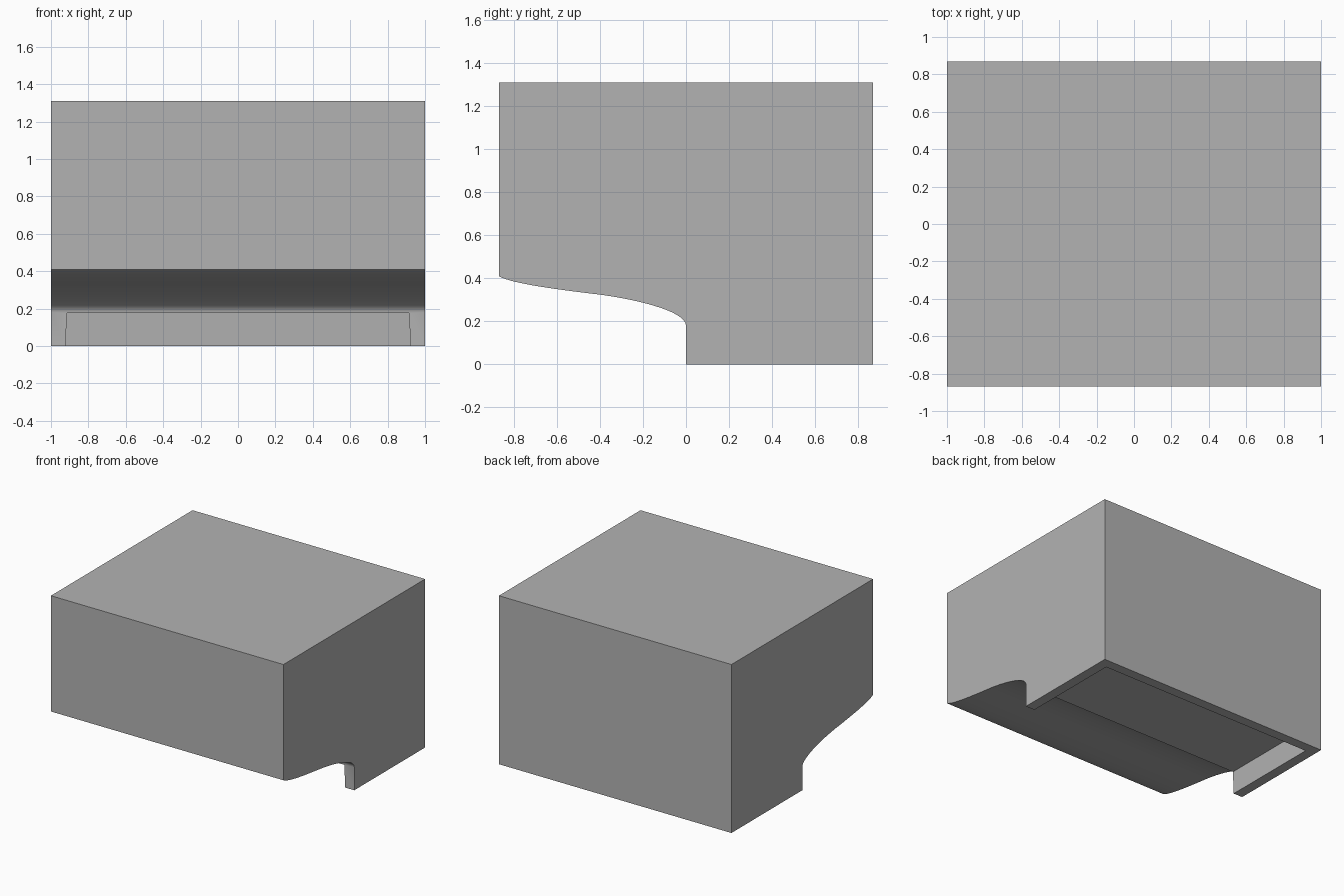
import bpy, bmesh
from mathutils import Vector
from mathutils.geometry import interpolate_bezier

cube = bpy.data.objects.get("Cube")
if cube:
    bpy.data.objects.remove(cube)

HALF_X, HALF_Y, TOP = 1.0, 0.87, 1.31

grey = bpy.data.materials.new("plain grey")
grey.use_nodes = True
grey.diffuse_color = (0.45, 0.45, 0.45, 1)
grey.node_tree.nodes["Principled BSDF"].inputs["Base Color"].default_value = (0.45, 0.45, 0.45, 1)


def loft(name, lower, upper):
    """Solid between two matching outlines."""
    bm = bmesh.new()
    a = [bm.verts.new(p) for p in lower]
    b = [bm.verts.new(p) for p in upper]
    bm.faces.new(a)
    bm.faces.new(b)
    for i in range(len(a)):
        j = (i + 1) % len(a)
        bm.faces.new((a[i], a[j], b[j], b[i]))
    bmesh.ops.recalc_face_normals(bm, faces=bm.faces)
    mesh = bpy.data.meshes.new(name)
    bm.to_mesh(mesh)
    bm.free()
    mesh.materials.append(grey)
    obj = bpy.data.objects.new(name, mesh)
    bpy.context.collection.objects.link(obj)
    return obj


def bezier(*points):
    return [tuple(p)[:2] for p in interpolate_bezier(*[Vector(p) for p in points], 16)]


# Side profile (y, z): block with an S-curved underside at the front
sweep = bezier((-HALF_Y, 0.41), (-0.81, 0.372), (-0.55, 0.342), (-0.395, 0.323))
sweep += bezier((-0.395, 0.323), (-0.22, 0.299), (0, 0.245), (0, 0.18))[1:]
profile = sweep + [(0, 0), (HALF_Y, 0), (HALF_Y, TOP), (-HALF_Y, TOP)]
body = loft("body", [(-HALF_X, y, z) for y, z in profile],
            [(HALF_X, y, z) for y, z in profile])


# Shallow recess in the base, open to the front, with slightly tapered walls
def outline(half, back, z):
    return [(-half, -0.2, z), (half, -0.2, z), (half, back, z), (-half, back, z)]


cutter = loft("recess_cutter", outline(0.924, 0.794, -0.05), outline(0.915, 0.785, 0.175))
cutter.hide_render = True
cut = body.modifiers.new("recess", "BOOLEAN")
cut.operation = "DIFFERENCE"
cut.solver = "EXACT"
cut.object = cutter

bpy.ops.object.select_all(action="DESELECT")
body.select_set(True)
bpy.context.view_layer.objects.active = body
bpy.ops.object.modifier_apply(modifier=cut.name)
bpy.data.objects.remove(cutter)
bpy.ops.object.shade_smooth_by_angle(angle=0.5)
